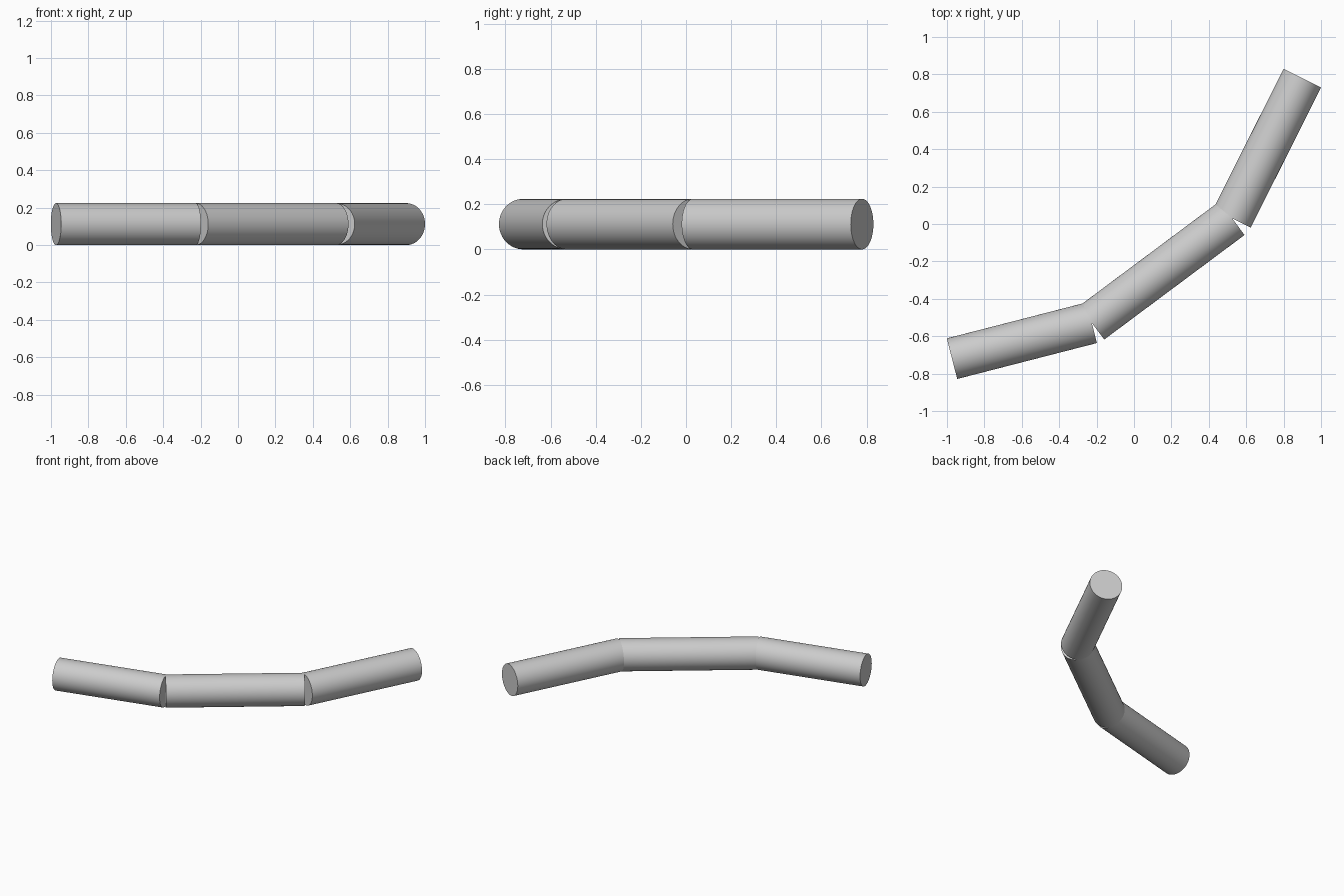
import bpy
from mathutils import Vector

cube = bpy.data.objects.get("Cube")
if cube:
    bpy.data.objects.remove(cube, do_unlink=True)

RADIUS = 0.112

# Plain grey finish
grey = bpy.data.materials.new("grey")
grey.use_nodes = True
colour = (0.6, 0.6, 0.6, 1)
grey.diffuse_color = colour
grey.node_tree.nodes["Principled BSDF"].inputs["Base Color"].default_value = colour


def rod(name, start, end):
    """Capped round rod lying flat between two axis points."""
    a, b = (Vector((x, y, RADIUS)) for x, y in (start, end))
    axis = b - a
    bpy.ops.mesh.primitive_cylinder_add(
        vertices=48, radius=RADIUS, depth=axis.length,
        location=(a + b) / 2, rotation=axis.to_track_quat("Z", "Y").to_euler())
    obj = bpy.context.object
    obj.name = name
    obj.data.materials.append(grey)
    bpy.ops.object.shade_smooth_by_angle()


# Three square-ended rods meeting on their axes, open on the outside of each bend
joints = [(-0.973, -0.72), (-0.226, -0.528), (0.524, 0.031), (0.9, 0.78)]
names = ["right_rod", "middle_rod", "left_rod"]
for name, start, end in zip(names, joints, joints[1:]):
    rod(name, start, end)
